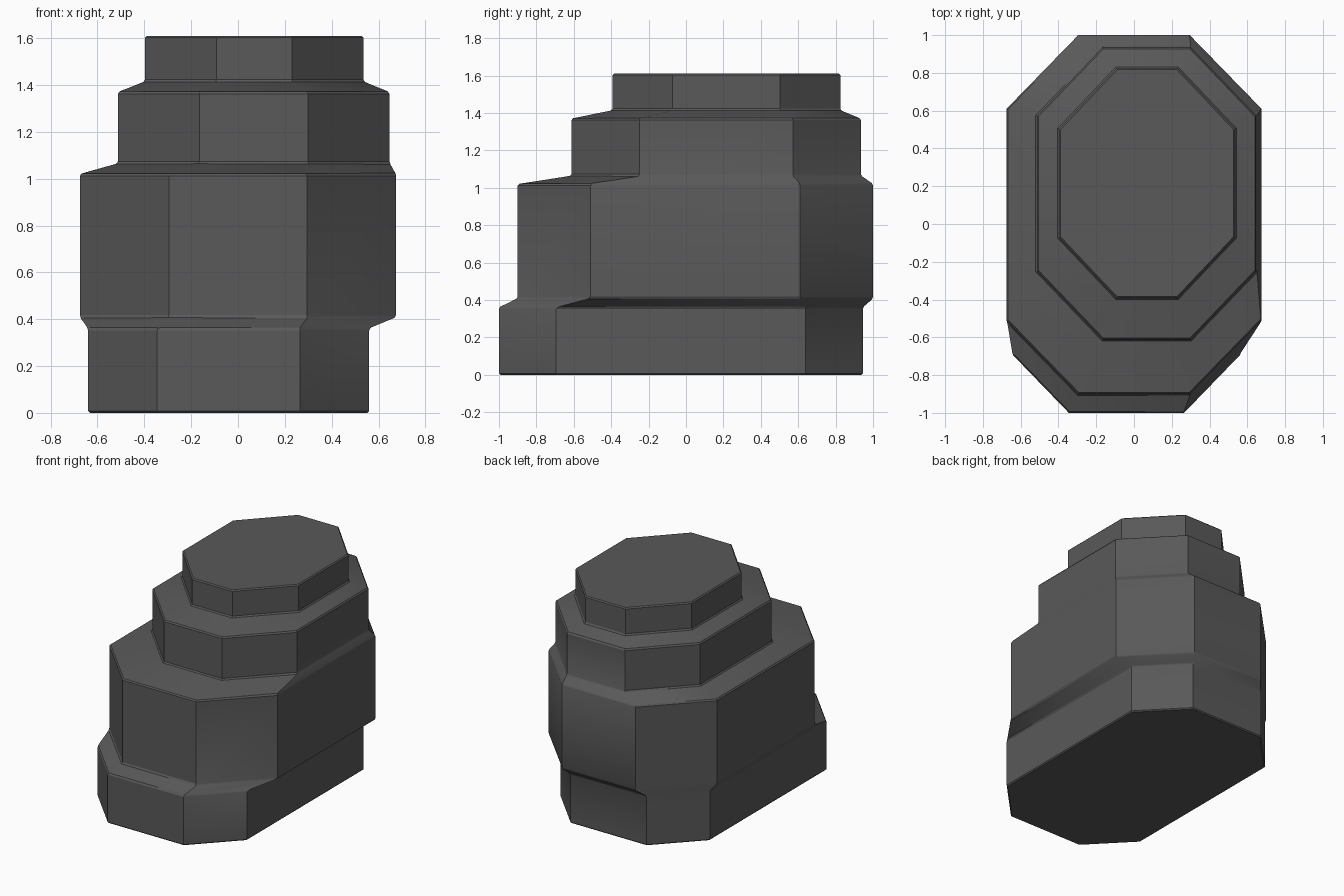
import bpy
import bmesh

cube = bpy.data.objects.get("Cube")
if cube:
    bpy.data.objects.remove(cube, do_unlink=True)

# Dark stone colour
stone = bpy.data.materials.new("dark grey stone")
stone.use_nodes = True
grey = (0.1, 0.1, 0.1, 1)
stone.diffuse_color = grey
stone.node_tree.nodes["Principled BSDF"].inputs["Base Color"].default_value = grey


def octagon(bm, x0, x1, y0, y1, cx, cy, z):
    """Ring of eight vertices: a rectangle with its corners cut by cx, cy."""
    points = [(x0 + cx, y0), (x1 - cx, y0), (x1, y0 + cy), (x1, y1 - cy),
              (x1 - cx, y1), (x0 + cx, y1), (x0, y1 - cy), (x0, y0 + cy)]
    return [bm.verts.new((x, y, z)) for x, y in points]


# Tiers from the ground up: x0, x1, y0, y1, corner x, corner y, bottom, top
tiers = [
    (-0.64, 0.56, -1.0, 0.945, 0.295, 0.305, 0.0, 0.36),
    (-0.675, 0.675, -0.90, 1.0, 0.38, 0.39, 0.41, 1.02),
    (-0.513, 0.647, -0.612, 0.935, 0.348, 0.363, 1.065, 1.37),
    (-0.397, 0.535, -0.393, 0.825, 0.305, 0.322, 1.415, 1.61),
]

# Stacked tiers joined by sloping ledges
bm = bmesh.new()
rings = []
for *outline, bottom, top in tiers:
    rings += [octagon(bm, *outline, z) for z in (bottom, top)]
for low, high in zip(rings, rings[1:]):
    for i in range(8):
        j = (i + 1) % 8
        bm.faces.new((low[i], low[j], high[j], high[i]))
bm.faces.new(rings[0][::-1])
bm.faces.new(rings[-1])

# Narrow softening of the horizontal rims
rims = [e for e in bm.edges if abs(e.verts[0].co.z - e.verts[1].co.z) < 0.001]
bmesh.ops.bevel(bm, geom=rims, offset=0.008, segments=1, affect='EDGES')
bmesh.ops.recalc_face_normals(bm, faces=bm.faces)

mesh = bpy.data.meshes.new("tiered_rock")
bm.to_mesh(mesh)
bm.free()
mesh.materials.append(stone)
rock = bpy.data.objects.new("tiered_rock", mesh)
bpy.context.collection.objects.link(rock)

# Crisp corners with soft ledges
bpy.context.view_layer.objects.active = rock
rock.select_set(True)
bpy.ops.object.shade_smooth_by_angle(angle=0.52)
